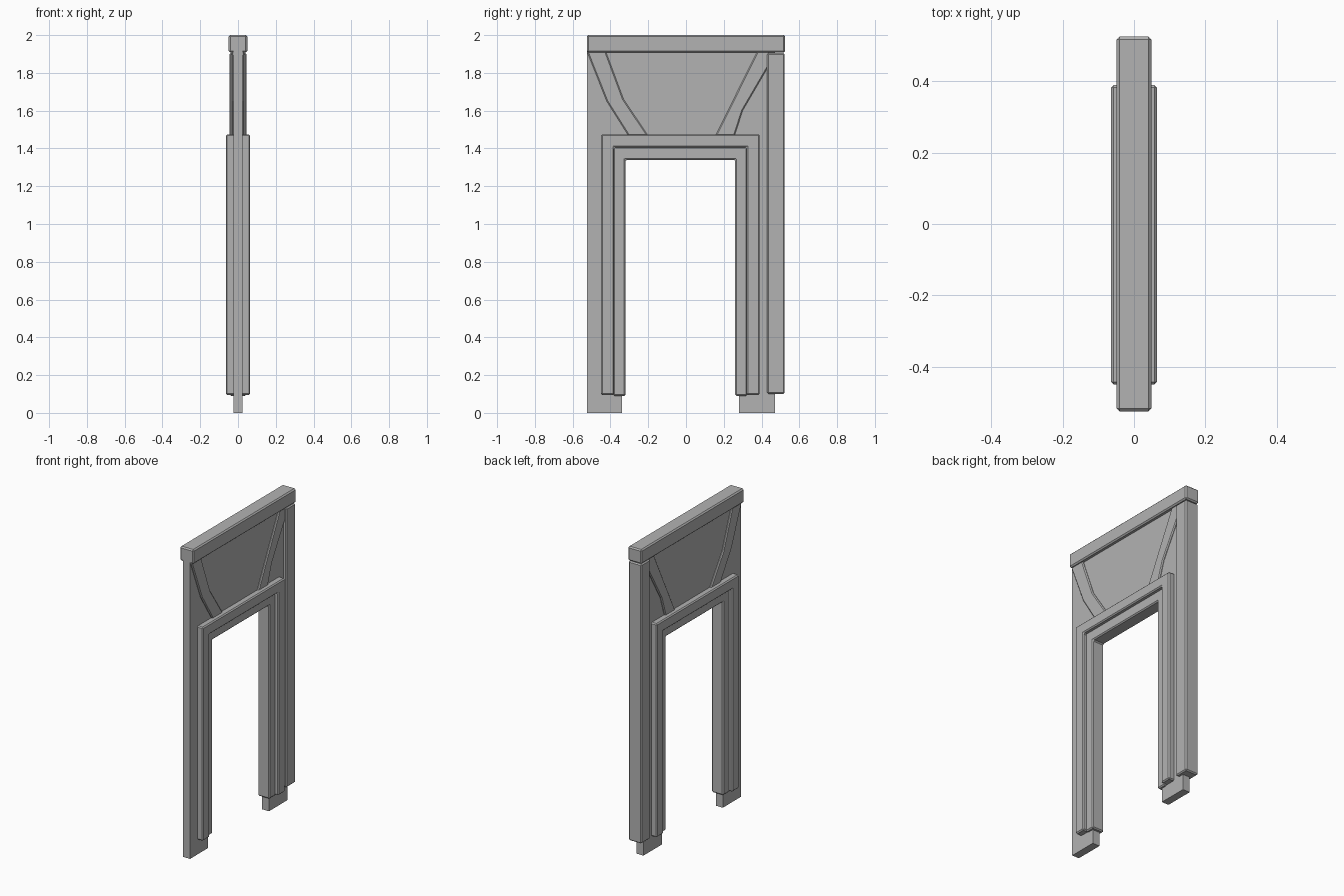
import bpy
import bmesh

if "Cube" in bpy.data.objects:
    bpy.data.objects.remove(bpy.data.objects["Cube"], do_unlink=True)

GREY = (0.45, 0.45, 0.45, 1.0)
grey = bpy.data.materials.new("plain grey")
grey.use_nodes = True
grey.diffuse_color = GREY
grey.node_tree.nodes["Principled BSDF"].inputs["Base Color"].default_value = GREY


def slab(name, outline, half, bevel=0.0):
    """Extrude a (y, z) outline symmetrically across x."""
    bm = bmesh.new()
    face = bm.faces.new([bm.verts.new((-half, y, z)) for y, z in outline])
    ext = bmesh.ops.extrude_face_region(bm, geom=[face])
    moved = [g for g in ext["geom"] if isinstance(g, bmesh.types.BMVert)]
    bmesh.ops.translate(bm, verts=moved, vec=(2 * half, 0, 0))
    bmesh.ops.recalc_face_normals(bm, faces=bm.faces)
    mesh = bpy.data.meshes.new(name)
    bm.to_mesh(mesh)
    bm.free()
    mesh.materials.append(grey)
    obj = bpy.data.objects.new(name, mesh)
    bpy.context.collection.objects.link(obj)
    if bevel:
        mod = obj.modifiers.new("Bevel", "BEVEL")
        mod.width = bevel
        mod.segments = 1
        mod.limit_method = "ANGLE"
    return obj


def rect(y0, y1, z0, z1):
    return [(y0, z0), (y1, z0), (y1, z1), (y0, z1)]


def arch(y0, y1, top, in0, in1, in_top, bottom):
    """Outline of an upside-down U."""
    return [(y0, bottom), (in0, bottom), (in0, in_top), (in1, in_top),
            (in1, bottom), (y1, bottom), (y1, top), (y0, top)]


# Thin wall with the doorway cut out
slab("wall_panel", arch(-0.525, 0.47, 1.93, -0.34, 0.28, 1.37, 0.0), 0.025)

# Stepped door surround
slab("outer_door_trim", arch(-0.45, 0.39, 1.475, -0.38, 0.32, 1.405, 0.095), 0.064, 0.007)
slab("inner_door_trim", arch(-0.385, 0.325, 1.41, -0.32, 0.26, 1.34, 0.09), 0.042, 0.007)

# Top beam and end post
slab("top_beam", rect(-0.525, 0.525, 1.908, 2.0), 0.049, 0.008)
slab("end_post", rect(0.43, 0.522, 0.1, 1.905), 0.046, 0.007)

# Bent braces between the door surround and the beam
slab("front_brace", [(-0.525, 1.915), (-0.42, 1.65), (-0.3, 1.46), (-0.195, 1.46),
                     (-0.33, 1.66), (-0.425, 1.915)], 0.035, 0.006)
slab("back_brace", [(0.378, 1.915), (0.152, 1.46), (0.255, 1.46), (0.30, 1.6),
                    (0.44, 1.84), (0.44, 1.915)], 0.035, 0.006)
